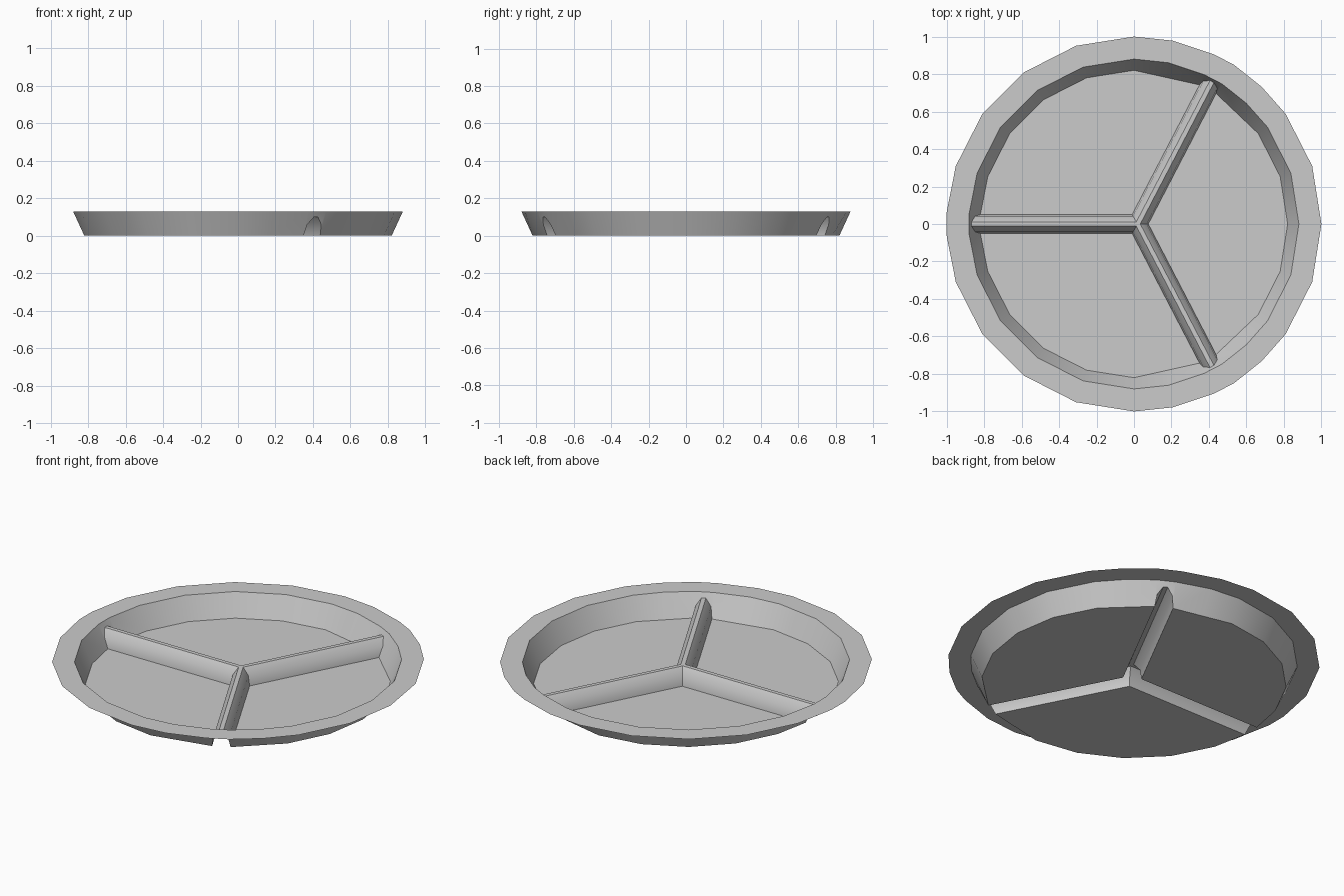
import bpy, bmesh
from math import radians, sin, cos, atan2
from mathutils import Vector

if "Cube" in bpy.data.objects:
    bpy.data.objects.remove(bpy.data.objects["Cube"])

R_FLOOR, R_TOP, R_RIM, H = 0.82, 0.88, 1.0, 0.13
LEVELS = [(0.05, 0.0), (0.042, 0.06), (0.012, 0.10)]   # divider half width, height
CENTRE = Vector((0.02, 0.0, 0.0))
RIDGES = [-61.3, 61.3, 180.0]                          # divider angles
# rim vertices between dividers; True marks ones only on the upper rings
SECTORS = [
    [(-47, True), (-36, False), (-18, False), (0, False), (18, False), (36, False), (47, True)],
    [(78, True), (90, False), (108, False), (126, False), (144, False), (162, False)],
    [(198, False), (216, False), (234, False), (252, False), (270, False), (282, True)],
]


def polar(r, deg, z=0.0):
    return Vector((r * cos(radians(deg)), r * sin(radians(deg)), z))


def ridge_dir(k):
    return (polar(R_FLOOR, RIDGES[k]) - CENTRE).normalized()


def side_point(k, r, w, z):
    """Point at the outer end of divider k, offset sideways by w."""
    d = ridge_dir(k)
    return polar(r, RIDGES[k], z) + Vector((-d.y, d.x, 0)) * w


def corner(k, w, z):
    """Mitred inner corner between divider k and the next one."""
    a, b = ridge_dir(k), ridge_dir((k + 1) % 3)
    n1, n2 = Vector((-a.y, a.x, 0)), Vector((b.y, -b.x, 0))
    m = (n1 + n2).normalized()
    return CENTRE + m * (w / m.dot(n1)) + Vector((0, 0, z))


def wall_r(z):
    return R_FLOOR + (R_TOP - R_FLOOR) * z / H


def make(name, polys):
    bm = bmesh.new()
    for p in polys:
        bm.faces.new([bm.verts.new(v) for v in p])
    bmesh.ops.remove_doubles(bm, verts=bm.verts, dist=0.0005)
    bmesh.ops.recalc_face_normals(bm, faces=bm.faces)
    bm.normal_update()
    if sum(f.normal.z * f.calc_area() for f in bm.faces) < 0:
        bmesh.ops.reverse_faces(bm, faces=bm.faces)
    me = bpy.data.meshes.new(name)
    bm.to_mesh(me)
    bm.free()
    ob = bpy.data.objects.new(name, me)
    bpy.context.collection.objects.link(ob)
    bpy.ops.object.select_all(action='DESELECT')
    ob.select_set(True)
    bpy.context.view_layer.objects.active = ob
    bpy.ops.object.shade_smooth_by_angle(angle=radians(30))


tray, dividers = [], []
w0 = LEVELS[0][0]
for k, angles in enumerate(SECTORS):
    n = (k + 1) % 3

    # Rings of this compartment: floor edge, wall top, outer rim
    def ring(r, z):
        w = w0 * r / R_FLOOR
        return ([side_point(k, r, w, z)] + [polar(r, a, z) for a, _ in angles]
                + [side_point(n, r, -w, z)])

    low, top, rim = ring(R_FLOOR, 0), ring(R_TOP, H), ring(R_RIM, H)
    for i, (_, extra) in enumerate(angles, 1):
        if extra:
            low[i] = (low[i - 1] + low[i + 1]) / 2
    tray.append([corner(k, w0, 0)] + low)
    for i in range(len(low) - 1):
        tray.append([low[i], low[i + 1], top[i + 1], top[i]])
        tray.append([top[i], top[i + 1], rim[i + 1], rim[i]])

    # Wall above the divider notch and the rim beyond it
    arch_l = [side_point(k, wall_r(z), w, z) for w, z in LEVELS]
    arch_r = [side_point(k, wall_r(z), -w, z) for w, z in LEVELS]
    wt, wr = w0 * R_TOP / R_FLOOR, w0 * R_RIM / R_FLOOR
    tl, tr = side_point(k, R_TOP, wt, H), side_point(k, R_TOP, -wt, H)
    tray.append([tl] + arch_l + arch_r[::-1] + [tr])
    tray.append([tl, tr, side_point(k, R_RIM, -wr, H), side_point(k, R_RIM, wr, H)])

    # Divider sides facing this compartment
    rows = [[side_point(k, wall_r(z), w, z), corner(k, w, z),
             side_point(n, wall_r(z), -w, z)] for w, z in LEVELS]
    for a, b in zip(rows, rows[1:]):
        for i in range(2):
            dividers.append([a[i], a[i + 1], b[i + 1], b[i]])
    # Flat crest of divider k
    w, z = LEVELS[-1]
    dividers.append([corner(k, w, z), arch_l[-1], arch_r[-1], corner((k + 2) % 3, w, z)])

# Crest where the dividers meet
dividers.append([corner(k, *LEVELS[-1]) for k in range(3)])

make("tray", tray)
make("dividers", dividers)
